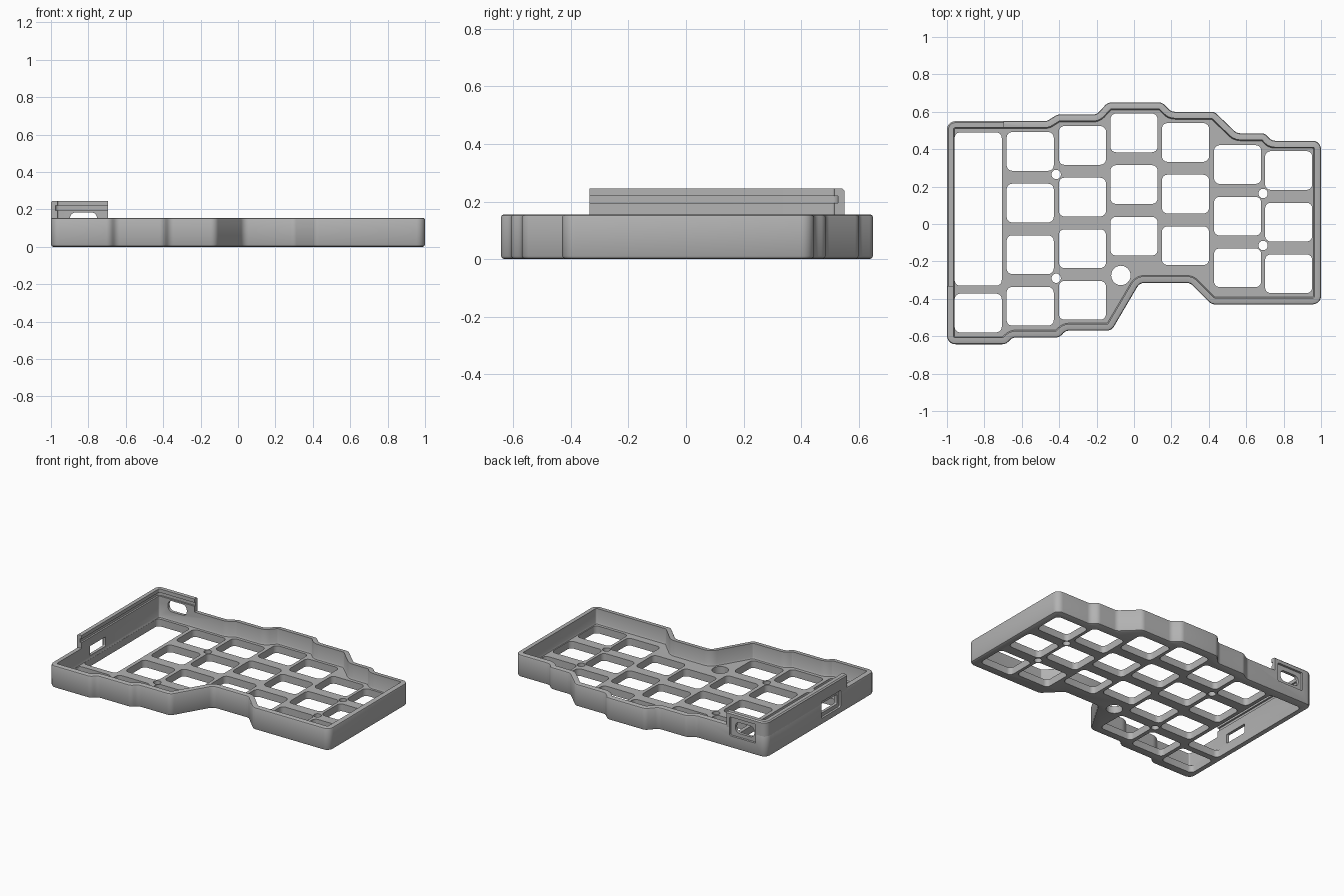
import bpy, bmesh, math
from mathutils import Vector, Matrix

if "Cube" in bpy.data.objects:
    bpy.data.objects.remove(bpy.data.objects["Cube"], do_unlink=True)

# Single grey plastic
grey = bpy.data.materials.new("grey plastic")
grey.use_nodes = True
GREY = (0.45, 0.45, 0.45, 1)
grey.diffuse_color = GREY
grey.node_tree.nodes["Principled BSDF"].inputs["Base Color"].default_value = GREY

WALL = 0.035
FLOOR = 0.05
RIM = 0.155
TOP = 0.245
PITCH = 0.276

# Stepped outline of the case, counter-clockwise
OUTLINE = [Vector(p) for p in (
    (-1, -.643), (-.685, -.643), (-.65, -.607), (-.4, -.607), (-.365, -.57),
    (-.12, -.57), (.03, -.315), (.3, -.315), (.415, -.43), (1, -.43),
    (1, .445), (.735, .445), (.7, .485), (.55, .485), (.43, .6), (.2, .6),
    (.15, .65), (-.14, .65), (-.2, .585), (-.41, .585), (-.466, .55), (-1, .55))]


def rounded_outline(inset, radius=0.045, steps=5):
    """Outline moved inwards, with every corner rounded concentrically."""
    pts = []
    n = len(OUTLINE)
    for i, p in enumerate(OUTLINE):
        a = (p - OUTLINE[i - 1]).normalized()
        b = (OUTLINE[(i + 1) % n] - p).normalized()
        na, nb = Vector((-a.y, a.x)), Vector((-b.y, b.x))
        turn = math.atan2(a.x * b.y - a.y * b.x, a.dot(b))
        side = 1 if turn > 0 else -1
        mitre = (na + nb) / (1 + na.dot(nb))
        centre = p + mitre * radius * side
        r = radius - inset * side
        for k in range(steps + 1):
            rot = Matrix.Rotation(turn * k / steps, 2)
            pts.append(centre - (rot @ na) * side * r)
    return pts


def finish(bm, name):
    bmesh.ops.recalc_face_normals(bm, faces=bm.faces)
    mesh = bpy.data.meshes.new(name)
    bm.to_mesh(mesh)
    bm.free()
    mesh.materials.append(grey)
    obj = bpy.data.objects.new(name, mesh)
    bpy.context.collection.objects.link(obj)
    return obj


def loft(name, profile, ring=False):
    """Sweep an (inset, height) profile round the outline."""
    bm = bmesh.new()
    loops = [[bm.verts.new((q.x, q.y, z)) for q in rounded_outline(d)] for d, z in profile]
    pairs = list(zip(loops, loops[1:]))
    if ring:
        pairs.append((loops[-1], loops[0]))
    else:
        bm.faces.new(loops[0])
        bm.faces.new(loops[-1])
    for lo, hi in pairs:
        for i in range(len(lo)):
            j = (i + 1) % len(lo)
            bm.faces.new((lo[i], lo[j], hi[j], hi[i]))
    return finish(bm, name)


AXES = {"z": Matrix.Identity(3),
        "y": Matrix(((1, 0, 0), (0, 0, -1), (0, 1, 0))),
        "x": Matrix(((0, 0, 1), (1, 0, 0), (0, 1, 0)))}


def prism(bm, centre, w, h, depth, r, axis="z", steps=6):
    """Rounded-rectangle prism running along the given axis."""
    pts = []
    for q, (sx, sy) in enumerate(((1, 1), (-1, 1), (-1, -1), (1, -1))):
        for k in range(steps + 1):
            t = math.pi / 2 * (q + k / steps)
            pts.append((sx * (w / 2 - r) + r * math.cos(t), sy * (h / 2 - r) + r * math.sin(t)))
    ends = [[bm.verts.new(Vector(centre) + AXES[axis] @ Vector((x, y, z))) for x, y in pts]
            for z in (-depth / 2, depth / 2)]
    bm.faces.new(ends[0])
    bm.faces.new(ends[1])
    for i in range(len(pts)):
        j = (i + 1) % len(pts)
        bm.faces.new((ends[0][i], ends[0][j], ends[1][j], ends[1][i]))


def boolean(obj, cutter, operation="DIFFERENCE"):
    mod = obj.modifiers.new("cut", "BOOLEAN")
    mod.operation = operation
    mod.solver = "EXACT"
    mod.object = cutter
    bpy.context.view_layer.objects.active = obj
    bpy.ops.object.modifier_apply(modifier=mod.name)


# Tray with outer wall, rounded edges and floor plate
case = loft("case_tray", [(.012, 0), (.004, .004), (0, .012), (0, RIM - .01), (.003, RIM - .003),
                          (.01, RIM), (WALL, RIM), (WALL, FLOOR + .012), (.04, FLOOR)])

# Raised wall around the controller bay, grooved on its inside
raised = loft("raised_wall", [(0, RIM - .015), (0, TOP - .008), (.008, TOP), (WALL, TOP),
                              (WALL, .22), (.023, .22), (.023, .195), (WALL, .195),
                              (WALL, RIM - .015)], ring=True)
bm = bmesh.new()
prism(bm, (-.895, .165, .2), .4, 1, .4, .001)
bay = finish(bm, "bay_region")
boolean(raised, bay, "INTERSECT")

# Openings: key windows by column (x, top key y, count)
bm = bmesh.new()
Z = .02
for x, y, count in ((-.833, -.476, 1), (-.555, .388, 4), (-.276, .42, 4), (0, .487, 3),
                    (.275, .436, 3), (.554, .318, 3), (.827, .286, 3)):
    for row in range(count):
        prism(bm, (x, y - row * PITCH, Z), .252, .207, .08, .03)
prism(bm, (-.833, .08, Z), .252, .82, .08, .03)

# Screw holes and the reset hole
for x, y, r in ((-.416, .265, .025), (-.416, -.29, .025), (.69, .163, .025),
                (.69, -.115, .025), (-.07, -.275, .052)):
    prism(bm, (x, y, Z), 2 * r, 2 * r, .08, r * .999)

# Port holes through the back and side walls
prism(bm, (-.826, .55, .147), .145, .075, .2, .032, "y")
prism(bm, (-1, -.158, .103), .175, .065, .2, .006, "x")
openings = finish(bm, "openings_cutter")

# Shallow plug recesses outside both ports
bm = bmesh.new()
prism(bm, (-.82, .585, .149), .2, .13, .1, .008, "y")
prism(bm, (-1.035, -.162, .103), .21, .115, .1, .008, "x")
recesses = finish(bm, "recess_cutter")

for part in (case, raised):
    boolean(part, recesses)
    boolean(part, openings)

for helper in (bay, openings, recesses):
    bpy.data.objects.remove(helper, do_unlink=True)

# Smooth the rounded corners, keep edges crisp
for part in (case, raised):
    bpy.ops.object.select_all(action="DESELECT")
    part.select_set(True)
    bpy.context.view_layer.objects.active = part
    bpy.ops.object.shade_smooth_by_angle(angle=math.radians(30))
